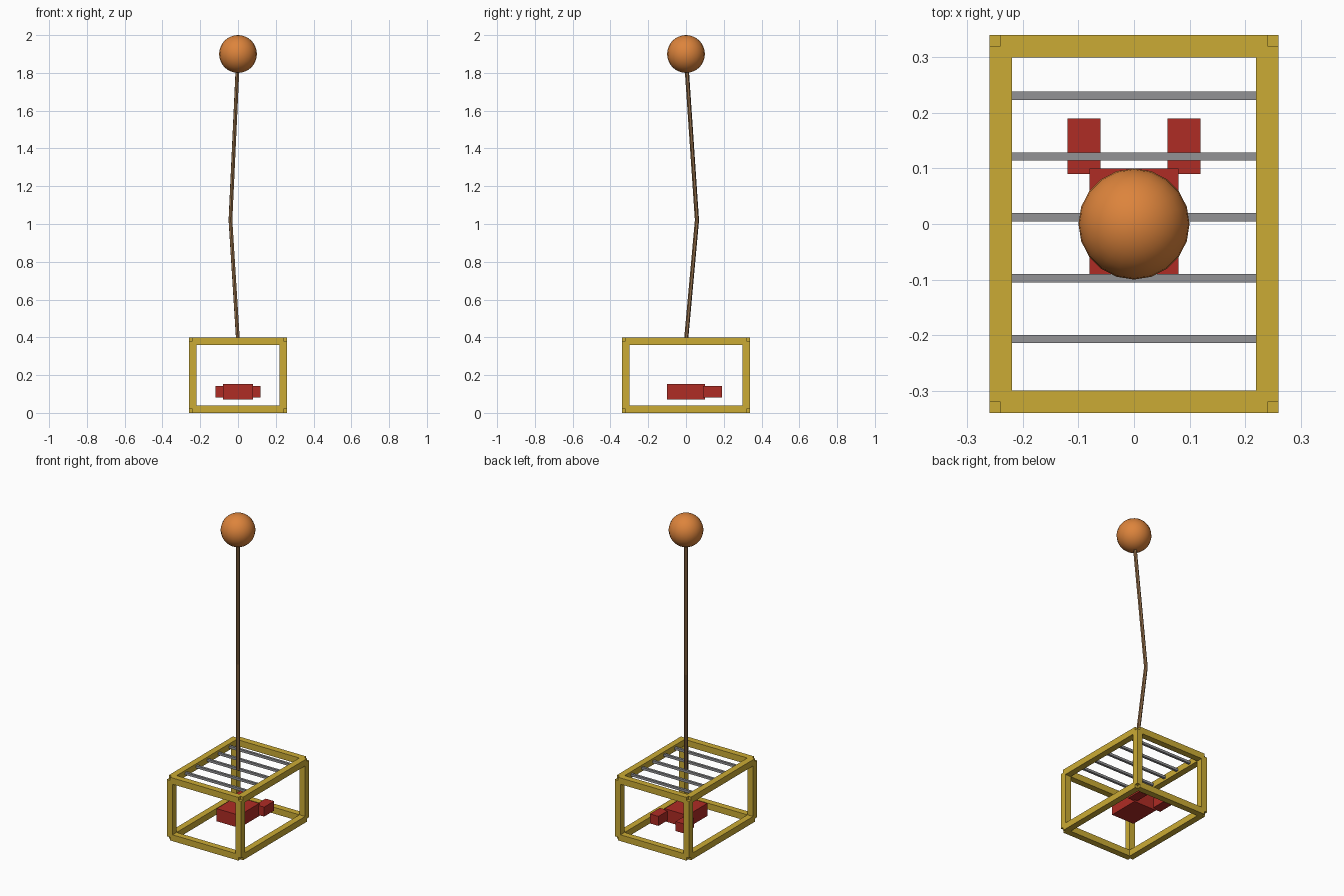
import bpy, math

if "Cube" in bpy.data.objects:
    bpy.data.objects.remove(bpy.data.objects["Cube"])


def material(name, rgb):
    m = bpy.data.materials.new(name)
    m.diffuse_color = (*rgb, 1)
    m.use_nodes = True
    m.node_tree.nodes["Principled BSDF"].inputs["Base Color"].default_value = m.diffuse_color
    return m


YELLOW = material("yellow_paint", (0.60, 0.41, 0.035))
GREY = material("grey_metal", (0.29, 0.29, 0.30))
RED = material("red_paint", (0.43, 0.025, 0.018))
BROWN = material("brown_wood", (0.26, 0.14, 0.06))
ORANGE = material("orange_ball", (0.72, 0.23, 0.045))


def box(name, center, size, mat):
    bpy.ops.mesh.primitive_cube_add(size=1, location=center)
    ob = bpy.context.object
    ob.name = name
    ob.scale = size
    bpy.ops.object.transform_apply(location=False, rotation=False, scale=True)
    ob.data.materials.append(mat)
    return ob


# Open box frame: twelve square bars running between the corner centres
T, X, Y, LOW, HIGH = 0.04, 0.24, 0.32, 0.02, 0.38
for a in (-1, 1):
    for z in (LOW, HIGH):
        box("frame_cross_bar", (0, a * Y, z), (2 * X, T, T), YELLOW)
        box("frame_side_bar", (a * X, 0, z), (T, 2 * Y, T), YELLOW)
    for b in (-1, 1):
        box("frame_post", (a * X, b * Y, 0.2), (T, T, HIGH - LOW), YELLOW)

# Top grille
for i in range(5):
    box("grille_bar", (0, -0.207 + 0.1095 * i, HIGH), (0.45, 0.015, 0.015), GREY)

# Red unit hanging inside, with two rear blocks
box("unit_body", (0, 0, 0.112), (0.16, 0.20, 0.08), RED)
for s in (-1, 1):
    box("unit_rear_block", (s * 0.09, 0.14, 0.112), (0.06, 0.10, 0.06), RED)

# Bent pole
curve = bpy.data.curves.new("pole", "CURVE")
curve.dimensions = "3D"
curve.bevel_depth = 0.011
curve.bevel_resolution = 1
curve.use_fill_caps = True
path = curve.splines.new("POLY")
points = [(0, 0, 0.38), (-0.04, 0.058, 1.02), (0, 0, 1.88)]
path.points.add(len(points) - 1)
for p, co in zip(path.points, points):
    p.co = (*co, 1)
path.use_smooth = False
curve.materials.append(BROWN)
pole = bpy.data.objects.new("pole", curve)
bpy.context.collection.objects.link(pole)

# Ball on top
bpy.ops.mesh.primitive_uv_sphere_add(segments=20, ring_count=16, radius=0.1,
                                     location=(0, 0, 1.9))
ball = bpy.context.object
ball.name = "ball"
ball.data.materials.append(ORANGE)
bpy.ops.object.shade_smooth_by_angle(angle=math.radians(40))
